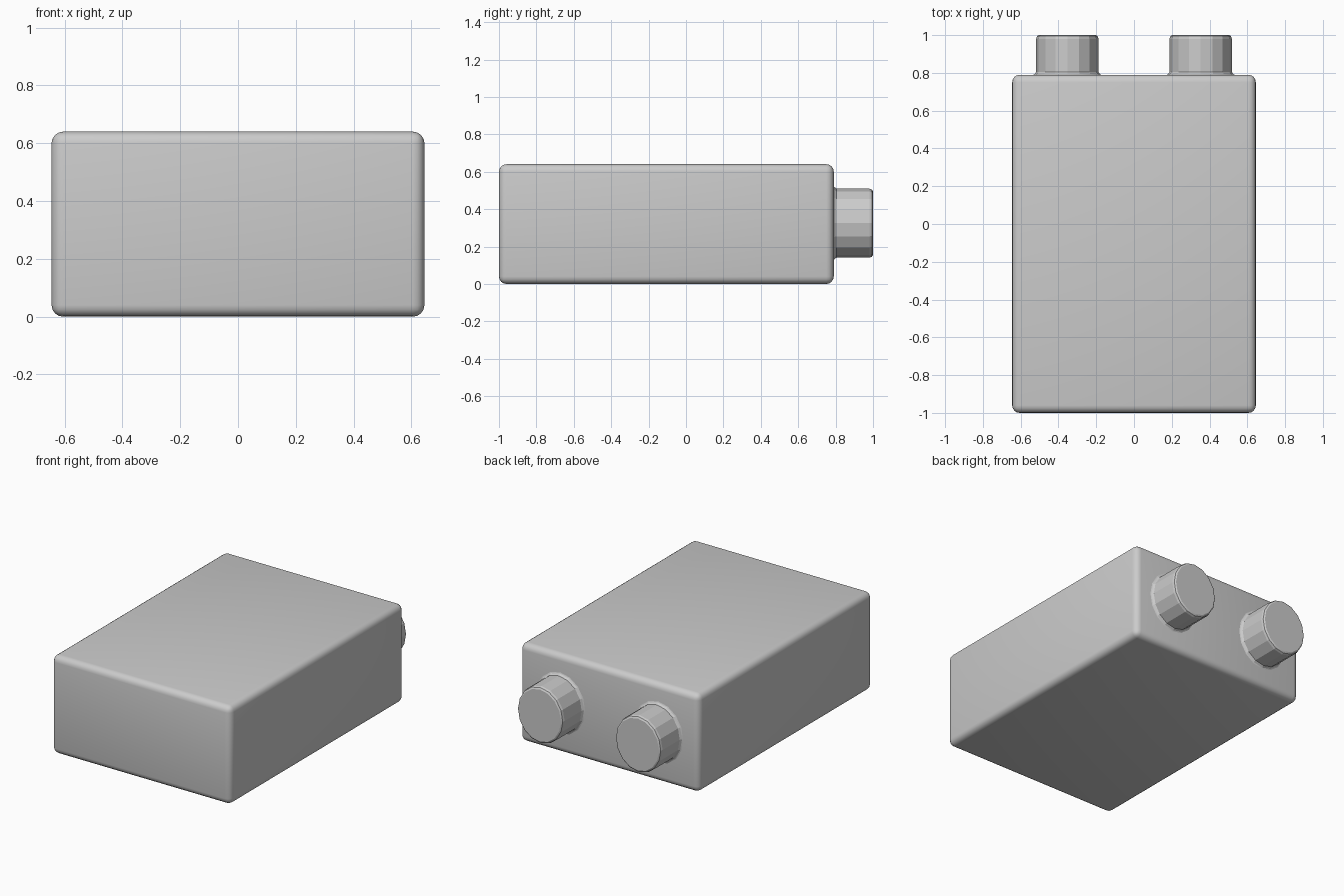
import bpy, bmesh, math

if "Cube" in bpy.data.objects:
    bpy.data.objects.remove(bpy.data.objects["Cube"])

SIDES = 16


def finish(name, bm):
    bmesh.ops.recalc_face_normals(bm, faces=bm.faces)
    mesh = bpy.data.meshes.new(name)
    bm.to_mesh(mesh)
    bm.free()
    obj = bpy.data.objects.new(name, mesh)
    bpy.context.collection.objects.link(obj)
    return obj


def smooth(obj, degrees):
    bpy.ops.object.select_all(action='DESELECT')
    obj.select_set(True)
    bpy.context.view_layer.objects.active = obj
    bpy.ops.object.shade_smooth_by_angle(angle=math.radians(degrees))


# Main block with rounded edges
bm = bmesh.new()
bmesh.ops.create_cube(bm, size=1)
bmesh.ops.scale(bm, vec=(1.29, 1.79, 0.64), verts=bm.verts)
bmesh.ops.translate(bm, vec=(0, -0.105, 0.32), verts=bm.verts)
bmesh.ops.bevel(bm, geom=bm.edges[:], offset=0.04, segments=4,
                profile=0.5, affect='EDGES')
body = finish("body", bm)
smooth(body, 40)


# Slightly oval terminal: small fillet at the base, rounded rim at the tip
PROFILE = [(1.16, 0.784), (1.05, 0.793), (1.0, 0.805),
           (1.0, 0.98), (0.975, 0.994), (0.92, 1.0)]


def terminal(name, x):
    bm = bmesh.new()
    rings = []
    for scale, y in PROFILE:
        rings.append([bm.verts.new((x + 0.165 * scale * math.cos(a), y,
                                    0.325 + 0.184 * scale * math.sin(a)))
                      for a in (2 * math.pi * i / SIDES for i in range(SIDES))])
    for low, high in zip(rings, rings[1:]):
        for i in range(SIDES):
            j = (i + 1) % SIDES
            bm.faces.new((low[i], low[j], high[j], high[i]))
    bm.faces.new(rings[0])
    bm.faces.new(rings[-1])
    smooth(finish(name, bm), 15)


terminal("left_terminal", -0.353)
terminal("right_terminal", 0.353)
